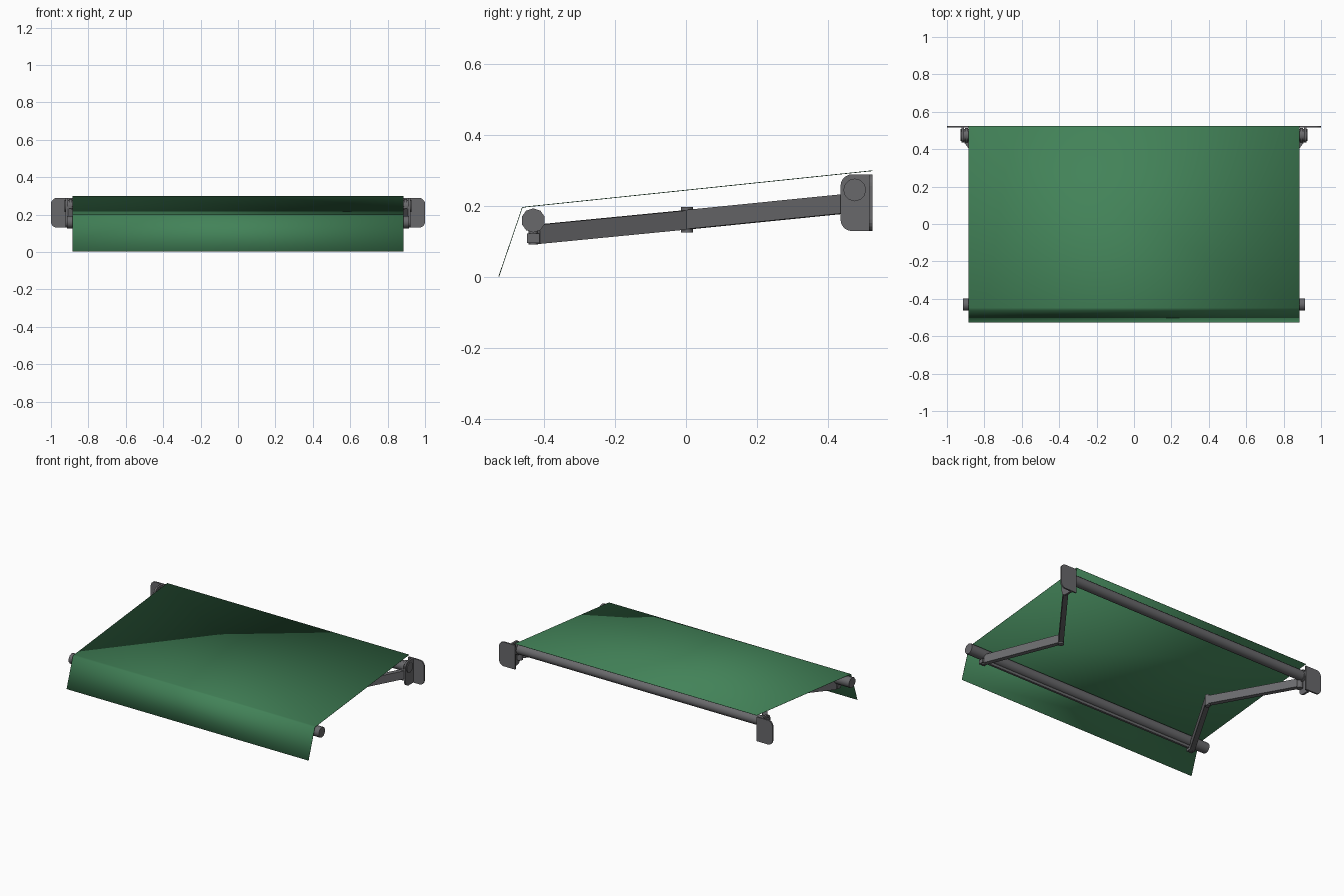
import bpy, bmesh, math
from mathutils import Vector, Matrix

if "Cube" in bpy.data.objects:
    bpy.data.objects.remove(bpy.data.objects["Cube"])


def material(name, rgb):
    m = bpy.data.materials.new(name)
    m.diffuse_color = (*rgb, 1)
    m.use_nodes = True
    m.node_tree.nodes["Principled BSDF"].inputs["Base Color"].default_value = m.diffuse_color
    return m


GREEN = material("green fabric", (0.055, 0.225, 0.098))
GREY = material("dark grey metal", (0.14, 0.14, 0.148))


def finish(name, bm, mat, angle=None):
    bmesh.ops.recalc_face_normals(bm, faces=bm.faces)
    me = bpy.data.meshes.new(name)
    bm.to_mesh(me)
    bm.free()
    me.materials.append(mat)
    ob = bpy.data.objects.new(name, me)
    bpy.context.collection.objects.link(ob)
    if angle:
        bpy.ops.object.select_all(action='DESELECT')
        ob.select_set(True)
        bpy.context.view_layer.objects.active = ob
        bpy.ops.object.shade_smooth_by_angle(angle=math.radians(angle))
    return ob


def extrude(name, pts, vec, mat=GREY):
    bm = bmesh.new()
    f = bm.faces.new([bm.verts.new(p) for p in pts])
    r = bmesh.ops.extrude_face_region(bm, geom=[f])
    vs = [g for g in r["geom"] if isinstance(g, bmesh.types.BMVert)]
    bmesh.ops.translate(bm, vec=vec, verts=vs)
    return finish(name, bm, mat)


def rod(name, a, b, r, sides):
    a, b = Vector(a), Vector(b)
    d = b - a
    bm = bmesh.new()
    rot = d.to_track_quat('Z', 'Y').to_matrix().to_4x4()
    bmesh.ops.create_cone(bm, cap_ends=True, segments=sides, radius1=r, radius2=r,
                          depth=d.length, matrix=Matrix.Translation((a + b) / 2) @ rot)
    return finish(name, bm, GREY, 46)


def box(name, c, s):
    bm = bmesh.new()
    bmesh.ops.create_cube(bm, size=1, matrix=Matrix.Translation(c) @ Matrix.Diagonal((*s, 1)))
    return finish(name, bm, GREY)


def beam(name, a, b, w, h):
    # rectangular arm with vertical end faces
    a, b = Vector(a), Vector(b)
    side = (b - a).cross(Vector((0, 0, 1))).normalized() * w / 2
    up = Vector((0, 0, h / 2))
    return extrude(name, [a - side - up, a + side - up, a + side + up, a - side + up], b - a)


def rounded(u0, u1, v0, v1, r, corners):
    # rounded rectangle, corners order: u1v1, u0v1, u0v0, u1v0
    pts = []
    for i, (u, v, su, sv) in enumerate([(u1, v1, -1, -1), (u0, v1, 1, -1),
                                        (u0, v0, 1, 1), (u1, v0, -1, 1)]):
        if not corners[i]:
            pts.append((u, v))
            continue
        for k in range(6):
            t = math.radians(90 * i + 18 * k)
            pts.append((u + su * r + r * math.cos(t), v + sv * r + r * math.sin(t)))
    return pts


# canopy and hanging valance
bm = bmesh.new()
profile = [(0.525, 0.300), (-0.448, 0.1985), (-0.461, 0.196), (-0.527, 0.002)]
rows = [[bm.verts.new((x, y, z)) for x in (-0.885, 0.885)] for y, z in profile]
for p, q in zip(rows, rows[1:]):
    bm.faces.new((p[0], p[1], q[1], q[0]))
canopy = finish("canopy_fabric", bm, GREEN, 80)
sol = canopy.modifiers.new("thickness", 'SOLIDIFY')
sol.thickness = 0.002
sol.offset = 0

# rear roller, front bar and the thin rail under it
rod("rear_roller", (-0.927, 0.475, 0.246), (0.927, 0.475, 0.246), 0.032, 12)
rod("front_bar", (-0.915, -0.43, 0.16), (0.915, -0.43, 0.16), 0.034, 10)
box("front_rail", (0, -0.43, 0.121), (1.62, 0.014, 0.02))

for s, tag in ((-1, "left"), (1, "right")):
    # wall bracket
    extrude("wall_plate_" + tag,
            [(s * u, 0.515, v) for u, v in rounded(0.885, 1.0, 0.13, 0.29, 0.033, (1, 0, 0, 1))],
            (0, 0.01, 0))
    extrude("bracket_cheek_" + tag,
            [(s * 0.909, u, v) for u, v in rounded(0.435, 0.52, 0.13, 0.29, 0.033, (0, 1, 1, 0))],
            (s * 0.013, 0, 0))
    rod("roller_collar_" + tag, (s * 0.888, 0.475, 0.246), (s * 0.903, 0.475, 0.246), 0.038, 12)
    # folding arm
    shoulder = (s * 0.9, 0.45, 0.207)
    elbow = (s * 0.565, 0.003, 0.162)
    hand = (s * 0.80, -0.418, 0.121)
    beam("upper_arm_" + tag, shoulder, elbow, 0.03, 0.054)
    beam("forearm_" + tag, elbow, hand, 0.03, 0.054)
    rod("shoulder_joint_" + tag, (s * 0.897, 0.455, 0.168), (s * 0.897, 0.455, 0.243), 0.019, 10)
    rod("elbow_joint_" + tag, (s * 0.565, 0.003, 0.126), (s * 0.565, 0.003, 0.198), 0.017, 10)
    rod("hand_joint_" + tag, (s * 0.80, -0.43, 0.092), (s * 0.80, -0.43, 0.15), 0.013, 10)
    box("hand_clamp_" + tag, (s * 0.80, -0.43, 0.11), (0.04, 0.034, 0.026))
